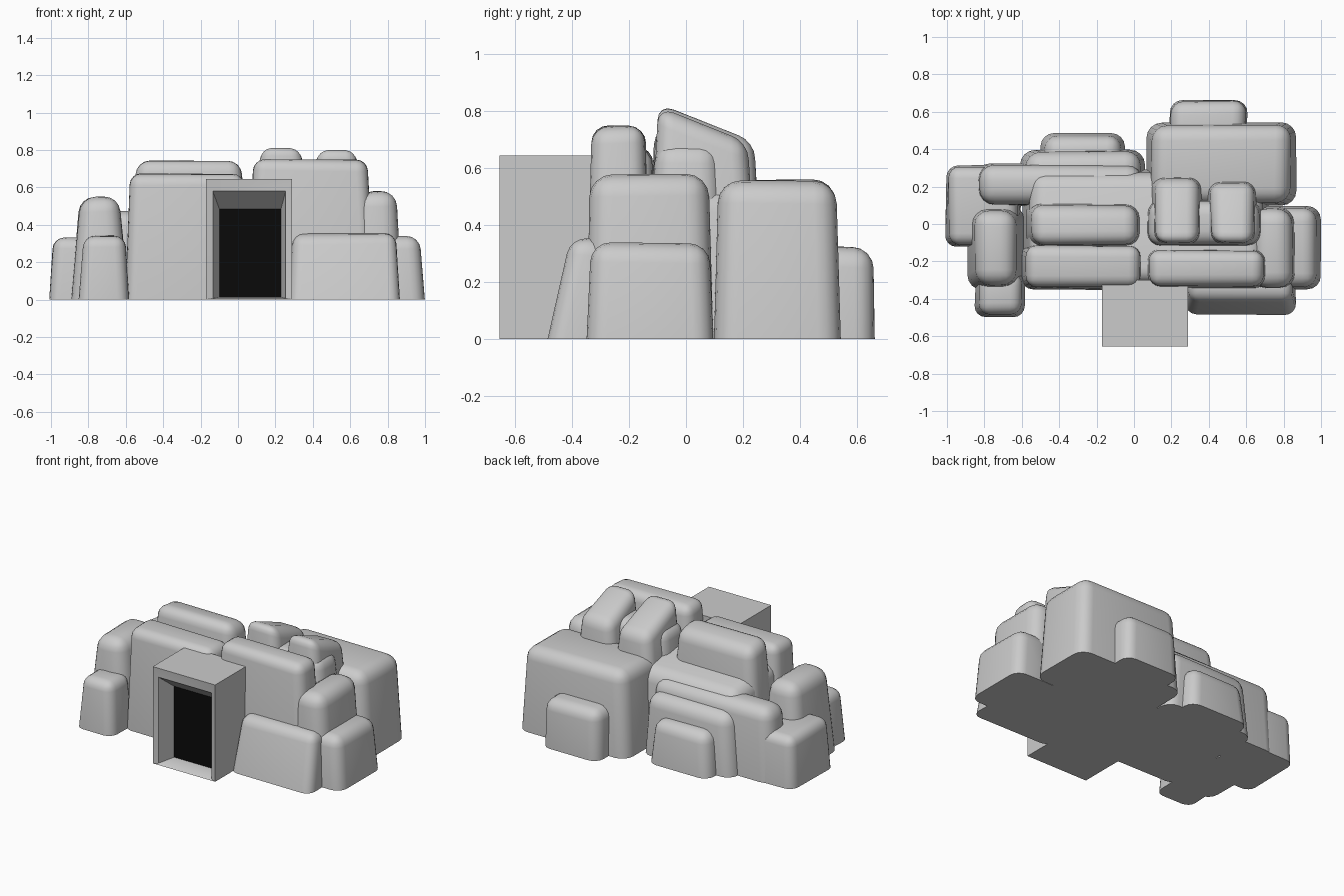
import bpy, bmesh, random
from mathutils import Vector

if "Cube" in bpy.data.objects:
    bpy.data.objects.remove(bpy.data.objects["Cube"])

random.seed(4)


def material(name, rgb):
    m = bpy.data.materials.new(name)
    m.diffuse_color = (*rgb, 1)
    m.use_nodes = True
    m.node_tree.nodes["Principled BSDF"].inputs["Base Color"].default_value = m.diffuse_color
    return m


STONE = material("grey stone", (0.6, 0.6, 0.6))
BLACK = material("black doorway", (0.003, 0.003, 0.003))


def finish(name, bm, mats, angle):
    bmesh.ops.recalc_face_normals(bm, faces=bm.faces)
    me = bpy.data.meshes.new(name)
    bm.to_mesh(me)
    bm.free()
    for m in mats:
        me.materials.append(m)
    ob = bpy.data.objects.new(name, me)
    bpy.context.collection.objects.link(ob)
    bpy.ops.object.select_all(action='DESELECT')
    ob.select_set(True)
    bpy.context.view_layer.objects.active = ob
    bpy.ops.object.shade_smooth_by_angle(angle=angle)
    return ob


def rock(name, x, y, z, r=0.07, taper=0.03, back_drop=0.0, front_slope=0.0):
    """Rounded boulder filling the box x, y, z; its corners wander slightly inwards."""
    bm = bmesh.new()
    bmesh.ops.create_cube(bm, size=1)
    cx, cy = sum(x) / 2, sum(y) / 2
    for v in bm.verts:
        top, back = v.co.z > 0, v.co.y > 0
        sx, sy = (1 if v.co.x > 0 else -1), (1 if back else -1)
        inx = random.uniform(0, 0.012) + (taper if top else 0)
        iny = random.uniform(0, 0.01) + (taper * 0.5 if top else 0)
        px, py = x[sx > 0] - sx * inx, y[back] - sy * iny
        pz = z[1] - random.uniform(0, 0.012) if top else z[0]
        if top and back:
            pz -= back_drop
        if top and not back:
            py += front_slope
        v.co = Vector((px, py, pz))
    # round everything but the footprint
    edges = [e for e in bm.edges if not all(v.co.z <= z[0] + 1e-5 for v in e.verts)]
    bmesh.ops.bevel(bm, geom=edges, offset=r, segments=4, profile=0.5,
                    affect='EDGES', clamp_overlap=True)
    return finish(name, bm, [STONE], 0.9)


# solid middle of the mound
rock("mound_core", (-0.6, 0.73), (-0.33, 0.3), (0, 0.6), 0.08, 0.04, 0.1)

# front wall boulders either side of the entrance
rock("front_left_wall", (-0.605, 0.06), (-0.355, -0.10), (0, 0.68), 0.06, 0.02)
rock("front_right_wall", (0.04, 0.735), (-0.355, -0.12), (0, 0.755), 0.06, 0.04)
rock("front_right_foot", (0.27, 0.87), (-0.49, -0.25), (0, 0.36), 0.06, 0.02, 0, 0.07)
rock("front_left_foot", (-0.855, -0.58), (-0.5, -0.25), (0, 0.345), 0.06, 0.02)

# upper boulders
rock("upper_left_boulder", (-0.58, 0.05), (-0.13, 0.12), (0.3, 0.755), 0.07, 0.03, 0.03)
rock("upper_right_slab", (0.05, 0.70), (-0.13, 0.14), (0.3, 0.69), 0.07, 0.03)
rock("top_boulder_a", (0.08, 0.38), (-0.12, 0.26), (0.4, 0.835), 0.06, 0.03, 0.13)
rock("top_boulder_b", (0.38, 0.67), (-0.12, 0.24), (0.4, 0.825), 0.06, 0.03, 0.13)

# left side boulders
rock("left_boulder", (-0.9, -0.58), (-0.355, 0.10), (0, 0.555), 0.08, 0.05)
rock("left_back_foot", (-1.012, -0.6), (-0.125, 0.32), (0, 0.335), 0.06, 0.02)

# right side boulders
rock("right_boulder", (0.6, 0.88), (-0.355, 0.10), (0, 0.585), 0.08, 0.03)
rock("right_foot", (0.7, 1.01), (-0.355, 0.10), (0, 0.345), 0.07, 0.03)

# back boulders
rock("back_left_slab", (-0.855, 0.07), (0.09, 0.33), (0, 0.48), 0.08, 0.03)
rock("back_left_ledge", (-0.61, 0.07), (0.15, 0.405), (0, 0.41), 0.08, 0.03)
rock("back_left_foot", (-0.51, -0.04), (0.25, 0.49), (0, 0.29), 0.07, 0.03)
rock("back_right_boulder", (0.06, 0.87), (0.09, 0.545), (0, 0.565), 0.08, 0.03)
rock("back_right_foot", (0.18, 0.61), (0.4, 0.665), (0, 0.33), 0.07, 0.01)

# entrance porch: rectangles lofted from the back, round the front, into the doorway
bm = bmesh.new()
rects = [(-0.17, 0.29, 0.0, 0.645, -0.30),
         (-0.17, 0.29, 0.0, 0.645, -0.655),
         (-0.135, 0.255, 0.006, 0.58, -0.645),
         (-0.10, 0.23, 0.012, 0.485, -0.53)]
loops = [[bm.verts.new(p) for p in ((x0, y, z0), (x1, y, z0), (x1, y, z1), (x0, y, z1))]
         for x0, x1, z0, z1, y in rects]
for a, b in zip(loops, loops[1:]):
    for i in range(4):
        j = (i + 1) % 4
        bm.faces.new((a[i], a[j], b[j], b[i]))
bm.faces.new(loops[0])
door = bm.faces.new(loops[-1])
door.material_index = 1
finish("entrance_porch", bm, [STONE, BLACK], 0.5)
